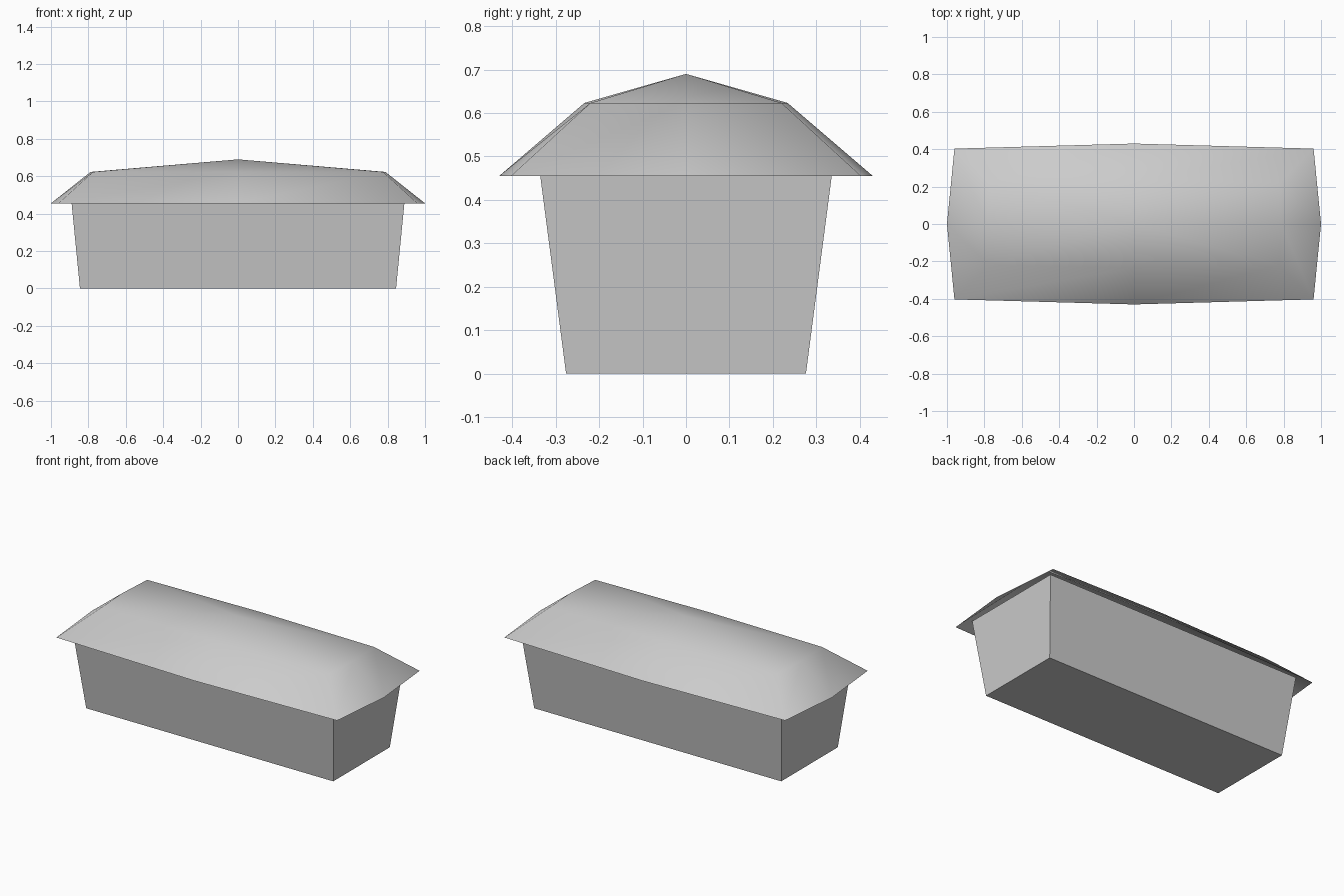
import bpy
import bmesh

cube = bpy.data.objects.get("Cube")
if cube:
    bpy.data.objects.remove(cube, do_unlink=True)

grey = bpy.data.materials.new("light_grey")
grey.use_nodes = True
colour = (0.6, 0.6, 0.6, 1)
grey.diffuse_color = colour
grey.node_tree.nodes["Principled BSDF"].inputs["Base Color"].default_value = colour


def finish(bm, name, smooth):
    mesh = bpy.data.meshes.new(name)
    for face in bm.faces:
        face.smooth = smooth
    bm.to_mesh(mesh)
    bm.free()
    mesh.materials.append(grey)
    obj = bpy.data.objects.new(name, mesh)
    bpy.context.collection.objects.link(obj)


def ring(bm, corner, mid, z):
    """Eight points: corners and bowed edge middles, counter-clockwise from +x."""
    (cx, cy), (mx, my) = corner, mid
    points = [(mx, 0), (cx, cy), (0, my), (-cx, cy),
              (-mx, 0), (-cx, -cy), (0, -my), (cx, -cy)]
    return [bm.verts.new((x, y, z)) for x, y in points]


# Tapered box, its top tucked up under the roof
bm = bmesh.new()
bmesh.ops.create_cube(bm, size=2)
for v in bm.verts:
    top = v.co.z > 0
    v.co.x *= 0.893 if top else 0.845
    v.co.y *= 0.34 if top else 0.276
    v.co.z = 0.49 if top else 0
finish(bm, "body", False)

# Bowed roof shell: sloping skirt, then four low faces meeting at the peak
bm = bmesh.new()
eave = ring(bm, (0.96, 0.403), (1.0, 0.43), 0.455)
shoulder = ring(bm, (0.775, 0.22), (0.788, 0.234), 0.623)
peak = bm.verts.new((0, 0, 0.69))
for i in range(8):
    j = (i + 1) % 8
    bm.faces.new((eave[i], eave[j], shoulder[j], shoulder[i]))
for i in range(0, 8, 2):
    bm.faces.new((peak, shoulder[i], shoulder[i + 1], shoulder[(i + 2) % 8]))
finish(bm, "roof", True)
